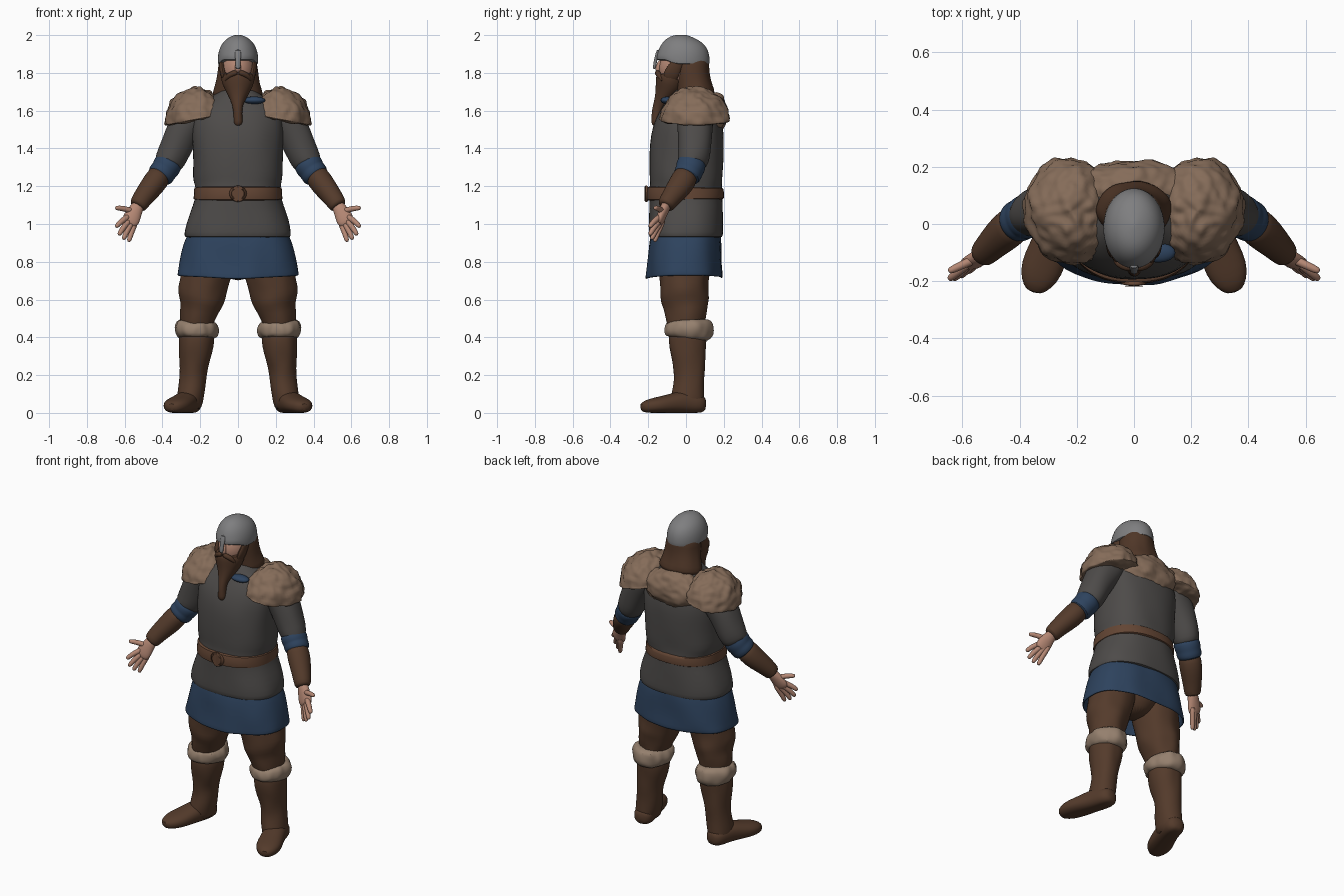
import bpy, bmesh, math
from mathutils import Vector, noise


def material(name, rgb):
    m = bpy.data.materials.new(name)
    m.diffuse_color = (*rgb, 1)
    return m


GREY = material("grey wool", (0.075, 0.070, 0.067))
STEEL = material("steel", (0.21, 0.21, 0.215))
FUR = material("tan fur", (0.235, 0.150, 0.100))
CUFF = material("pale fur", (0.30, 0.215, 0.155))
BROWN = material("brown leather", (0.088, 0.043, 0.024))
HAIR = material("brown hair", (0.080, 0.038, 0.021))
BLUE = material("blue cloth", (0.027, 0.056, 0.112))
SKIN = material("skin", (0.46, 0.245, 0.175))
BELT = material("belt leather", (0.125, 0.060, 0.034))


def finish(bm, name, mat, mirror=False, subsurf=1, thick=0, angle=60):
    bmesh.ops.recalc_face_normals(bm, faces=bm.faces[:])
    me = bpy.data.meshes.new(name)
    bm.to_mesh(me)
    bm.free()
    ob = bpy.data.objects.new(name, me)
    bpy.context.collection.objects.link(ob)
    me.materials.append(mat)
    for o in bpy.context.selected_objects:
        o.select_set(False)
    bpy.context.view_layer.objects.active = ob
    ob.select_set(True)
    bpy.ops.object.shade_smooth_by_angle(angle=math.radians(angle))
    if thick:
        s = ob.modifiers.new("thickness", 'SOLIDIFY')
        s.thickness, s.offset = thick, -1
    if mirror:
        ob.modifiers.new("mirror", 'MIRROR').use_mirror_merge = False
    if subsurf:
        s = ob.modifiers.new("smooth", 'SUBSURF')
        s.levels = s.render_levels = subsurf
    return ob


def loft(name, rings, mat, seg=24, power=2.0, ref=(0, 1, 0), cap=True,
         rough=0, freq=10, shape=None, **kw):
    """Skin of elliptical rings (x, y, z, width, depth) set across their path."""
    bm = bmesh.new()
    pts = [Vector(r[:3]) for r in rings]
    loops = []
    for i, r in enumerate(rings):
        t = (pts[min(i + 1, len(pts) - 1)] - pts[max(i - 1, 0)]).normalized()
        b = Vector(ref)
        b = (b - t * b.dot(t)).normalized()
        n = t.cross(b)
        loop = []
        for k in range(seg):
            a = 2 * math.pi * k / seg
            c, s = math.cos(a), math.sin(a)
            c = math.copysign(abs(c) ** (2 / power), c)
            s = math.copysign(abs(s) ** (2 / power), s)
            d = n * (c * r[3]) + b * (s * r[4])
            p = pts[i] + d
            if rough:
                p += d.normalized() * noise.noise(p * freq) * rough
            if shape:
                p = shape(p)
            loop.append(bm.verts.new(p))
        loops.append(loop)
    for a, b in zip(loops, loops[1:]):
        for k in range(seg):
            j = (k + 1) % seg
            bm.faces.new((a[k], a[j], b[j], b[k]))
    if cap:
        bm.faces.new(loops[0])
        bm.faces.new(loops[-1])
    return finish(bm, name, mat, **kw)


def column(rows):
    """Rows of (z, width, depth, y) on the centre line."""
    return [(0, y, z, w, d) for z, w, d, y in rows]


def blob(name, mat, centre, size, seg=32, rough=0, change=None, **kw):
    bm = bmesh.new()
    bmesh.ops.create_uvsphere(bm, u_segments=seg, v_segments=seg * 2 // 3, radius=1)
    for v in bm.verts:
        d = v.co.normalized()
        p = Vector(centre) + Vector([d[i] * size[i] for i in range(3)])
        if change:
            p = change(p)
        if rough:
            p += d * rough * (noise.noise(p * 12) + 0.8 * noise.noise(p * 30))
        v.co = p
    return finish(bm, name, mat, subsurf=0, **kw)


# Tunic body
loft("tunic", column([
    (.925, .262, .18, 0), (.93, .282, .195, 0), (.95, .286, .198, 0), (1.02, .272, .197, 0),
    (1.10, .238, .195, 0), (1.16, .222, .192, -.003), (1.21, .228, .19, 0), (1.24, .238, .194, 0),
    (1.32, .236, .196, .002), (1.42, .24, .196, .006), (1.5, .245, .188, .012),
    (1.58, .235, .168, .02), (1.65, .185, .13, .02), (1.69, .11, .10, .015),
    (1.73, .075, .08, .01)]), GREY, seg=32, power=2.35, rough=.008)


# Skirt with a slightly dipping front hem
def hem(p):
    if p.z < .75:
        p.z += .012 * p.y / .2 - .004 + .016 * abs(p.x) / .32
    return p


loft("skirt", column([
    (.97, .258, .178, 0), (.9, .287, .19, -.003), (.81, .306, .198, -.005),
    (.735, .321, .203, -.007), (.715, .324, .204, -.008)]), BLUE, seg=40, power=2.4,
    cap=False, rough=.014, freq=9, shape=hem, thick=.012)

# Belt and round buckle
loft("belt", column([
    (1.125, .226, .19, -.003), (1.128, .239, .208, -.003), (1.16, .233, .206, -.004),
    (1.196, .235, .203, -.003), (1.2, .222, .186, -.003)]), BELT, seg=32, power=2.3)
loft("buckle", [(0, -.195, 1.16, .05, .045), (0, -.216, 1.16, .052, .046),
                (0, -.221, 1.16, .044, .038), (0, -.215, 1.16, .033, .028),
                (0, -.217, 1.16, .025, .02)], BELT, seg=16, ref=(0, 0, 1))

# Trousers
loft("hips", column([(.95, .2, .14, 0), (.84, .2, .15, 0), (.76, .12, .12, 0),
                     (.70, .05, .07, 0)]), BROWN)
loft("trouser_leg", [
    (.14, 0, .88, .13, .14), (.16, -.005, .78, .14, .14), (.176, -.01, .70, .136, .132),
    (.188, -.008, .64, .126, .124), (.195, -.008, .60, .12, .124), (.203, -.005, .56, .108, .114),
    (.21, 0, .52, .101, .112), (.216, 0, .48, .09, .1), (.22, .005, .43, .085, .095)],
    BROWN, rough=.016, freq=13, mirror=True)

# Boots with fur cuffs
loft("boot_shaft", [
    (.22, .01, .45, .09, .1), (.221, .01, .40, .095, .104), (.222, .01, .35, .092, .1),
    (.228, .014, .29, .084, .092), (.234, .018, .23, .075, .084), (.241, .018, .17, .07, .08),
    (.248, .012, .11, .072, .086), (.255, .008, .06, .07, .09), (.258, .01, .015, .06, .085)],
    BROWN, rough=.009, freq=16, mirror=True)


def on_floor(p):
    p.z = max(p.z, 0)
    return p


loft("boot_foot", [
    (.245, .106, .045, .025, .03), (.248, .085, .045, .056, .048), (.256, .04, .05, .064, .056),
    (.272, -.02, .058, .066, .062), (.297, -.09, .047, .071, .05), (.323, -.155, .04, .076, .043),
    (.342, -.208, .034, .057, .035), (.352, -.24, .027, .025, .02)],
    BROWN, ref=(0, 0, 1), power=2.3, shape=on_floor, mirror=True)
loft("boot_fur_cuff", [
    (.22, .012, .39, .08, .09), (.22, .013, .397, .103, .118), (.22, .014, .42, .114, .13),
    (.22, .014, .45, .115, .131), (.219, .013, .48, .108, .124), (.218, .012, .494, .085, .1)],
    CUFF, seg=40, rough=.016, freq=26, mirror=True)

# Arms: sleeve, rolled blue cuff, bracer
loft("sleeve", [
    (.17, .045, 1.62, .08, .09), (.235, .05, 1.575, .098, .1), (.285, .05, 1.5, .094, .096),
    (.325, .045, 1.42, .088, .09), (.352, .037, 1.36, .08, .083), (.37, .03, 1.315, .074, .076),
    (.375, .028, 1.305, .055, .055)], GREY, rough=.012, mirror=True)
loft("sleeve_cuff", [
    (.36, .034, 1.335, .06, .06), (.365, .031, 1.325, .076, .079), (.384, .022, 1.295, .075, .078),
    (.392, .018, 1.283, .07, .073), (.402, .012, 1.27, .073, .075), (.416, .002, 1.25, .07, .072),
    (.421, -.001, 1.243, .05, .05)], BLUE, mirror=True)
loft("bracer", [
    (.40, .01, 1.28, .058, .06), (.43, -.012, 1.235, .067, .07), (.468, -.045, 1.185, .062, .064),
    (.505, -.082, 1.135, .052, .052), (.53, -.108, 1.098, .048, .046),
    (.534, -.111, 1.092, .036, .032)], BROWN, rough=.005, mirror=True)

# Open hands
loft("palm", [
    (.518, -.098, 1.112, .032, .028), (.54, -.115, 1.078, .037, .027), (.557, -.128, 1.045, .046, .025),
    (.57, -.139, 1.015, .047, .022), (.58, -.146, .995, .036, .015)],
    SKIN, seg=16, mirror=True)
FINGERS = [("index_finger", (.592, -.148, 1.03), (.645, -.192, .985)),
           ("middle_finger", (.582, -.146, 1.01), (.63, -.192, .943)),
           ("ring_finger", (.566, -.14, 1.0), (.606, -.182, .92)),
           ("little_finger", (.548, -.13, .998), (.578, -.166, .908)),
           ("thumb", (.555, -.122, 1.065), (.647, -.165, 1.085))]
for fname, a, b in FINGERS:
    a, b = Vector(a), Vector(b)
    rows = []
    for t, r in ((-.3, .016), (.1, .017), (.5, .0155), (.85, .014), (.98, .011), (1.02, .005)):
        p = a.lerp(b, t)
        p.z += .006 * math.sin(math.pi * max(t, 0))
        rows.append((*p, r, r))
    loft(fname, rows, SKIN, seg=10, mirror=True)


# Fur mantle: two shoulder domes and a bridge across the back
def flat_base(p):
    base = 1.525 + max(0, .385 - abs(p.x)) * .2
    if p.z < base:
        p.z = base - (base - p.z) * .08
    return p


blob("fur_shoulder", FUR, (.22, .045, 1.535), (.162, .187, .19), seg=72, rough=.014,
     change=flat_base, mirror=True)
blob("fur_back", FUR, (0, .12, 1.585), (.2, .105, .115), seg=60, rough=.013)
# Collar of the shirt beneath
blob("collar", BLUE, (.085, -.1, 1.655), (.06, .035, .02), seg=16)

# Head, nose and ears' hair
blob("head", SKIN, (0, -.035, 1.82), (.086, .108, .11))
loft("nose", [(0, -.132, 1.87, .012, .012), (0, -.146, 1.835, .016, .014),
              (0, -.15, 1.815, .02, .016), (0, -.14, 1.803, .012, .01)], SKIN, seg=10)
loft("hair", column([
    (1.90, .085, .085, .025), (1.86, .1, .1, .02), (1.8, .106, .096, .03), (1.74, .118, .095, .04),
    (1.69, .138, .105, .05), (1.66, .13, .1, .055)]), HAIR, seg=32, rough=.01, freq=18)

# Beard with a long hanging braid
loft("beard", column([
    (1.812, .07, .05, -.085), (1.80, .088, .075, -.077), (1.76, .09, .079, -.085),
    (1.715, .072, .066, -.1), (1.675, .048, .048, -.12), (1.635, .029, .032, -.142),
    (1.60, .023, .025, -.153), (1.56, .025, .026, -.158), (1.535, .026, .023, -.162),
    (1.518, .014, .014, -.164)]), HAIR, rough=.006, freq=22)
loft("moustache", [(.0, -.15, 1.802, .012, .014), (.025, -.152, 1.8, .017, .016),
                   (.055, -.138, 1.782, .015, .015), (.07, -.122, 1.755, .006, .006)],
     HAIR, seg=10, mirror=True)
loft("sideburn", [(.086, -.03, 1.88, .014, .03), (.086, -.052, 1.84, .014, .034),
                  (.08, -.075, 1.80, .018, .045), (.07, -.09, 1.76, .015, .04)],
     HAIR, seg=12, mirror=True)


# Helmet with brow arches and nose guard
def brow(p):
    if p.z < 1.875 and p.y < -.06:
        p.z += .022 * min(1, (-.06 - p.y) / .05)
    return p


loft("helmet", column([
    (1.845, .1, .132, -.015), (1.847, .108, .141, -.015), (1.868, .108, .141, -.015),
    (1.9, .106, .138, -.015), (1.935, .096, .126, -.015), (1.965, .078, .104, -.014),
    (1.986, .052, .072, -.012), (1.997, .026, .036, -.01), (2.002, .006, .008, -.01)]),
    STEEL, seg=32, shape=brow)
loft("nose_guard", [(0, -.146, 1.925, .016, .008), (0, -.156, 1.89, .018, .009),
                    (0, -.163, 1.855, .012, .009), (0, -.168, 1.828, .014, .008),
                    (0, -.168, 1.82, .009, .005)], STEEL, seg=12)
